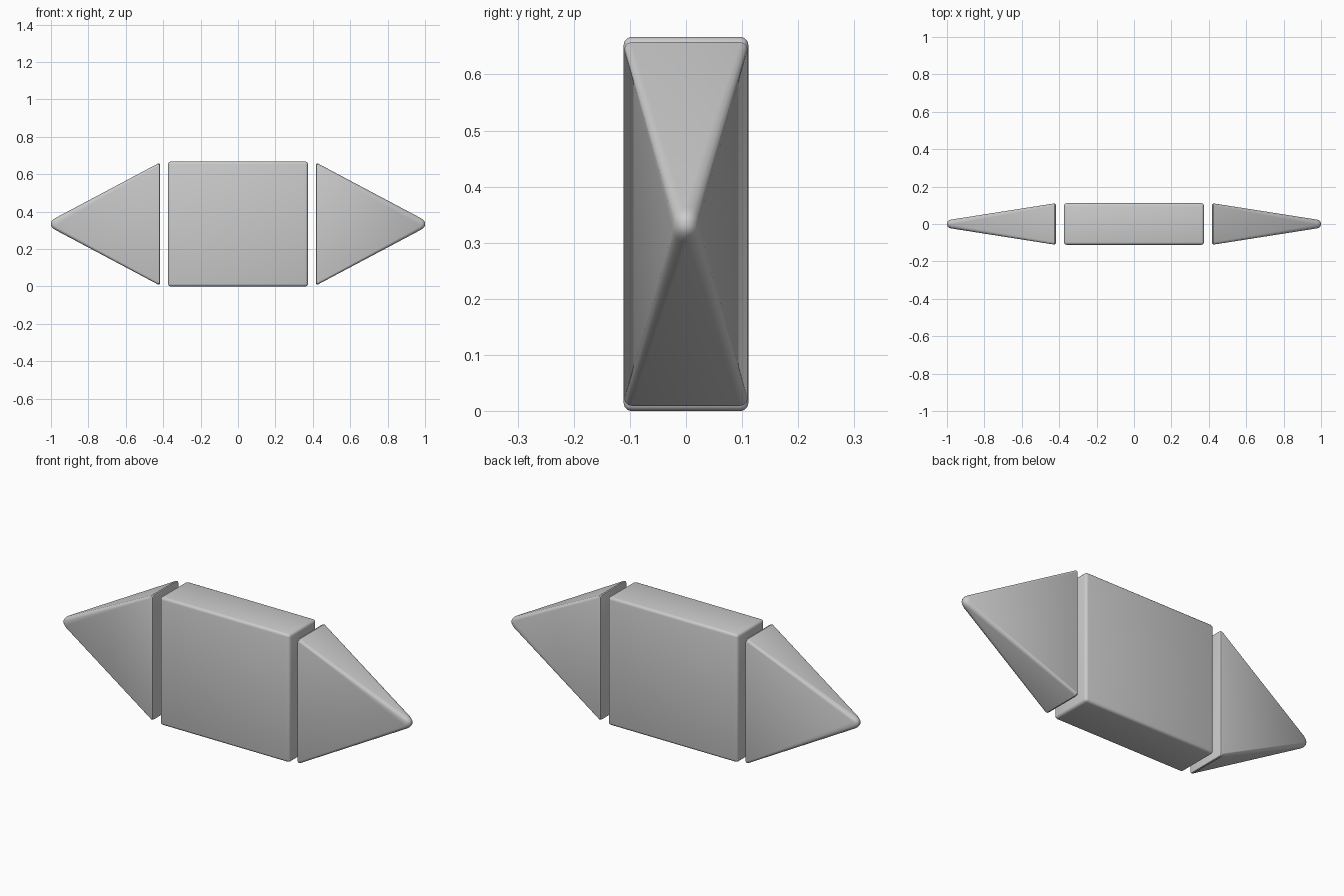
import bpy, bmesh, math

if "Cube" in bpy.data.objects:
    bpy.data.objects.remove(bpy.data.objects["Cube"])

CZ = 0.3335  # height of the long axis


def finish(name, bm):
    bmesh.ops.recalc_face_normals(bm, faces=bm.faces)
    me = bpy.data.meshes.new(name)
    bm.to_mesh(me)
    bm.free()
    ob = bpy.data.objects.new(name, me)
    bpy.context.collection.objects.link(ob)
    bpy.ops.object.select_all(action='DESELECT')
    ob.select_set(True)
    bpy.context.view_layer.objects.active = ob
    bpy.ops.object.shade_smooth_by_angle(angle=math.radians(35))
    return ob


def ring(bm, x, hy, hz, r):
    # rounded rectangle across the long axis
    r = min(r, hy * 0.95, hz * 0.95)
    pts = []
    for q, (sy, sz) in enumerate([(1, 1), (-1, 1), (-1, -1), (1, -1)]):
        for k in range(4):
            a = math.radians(90 * q + 30 * k)
            pts.append(bm.verts.new((x, sy * (hy - r) + r * math.cos(a),
                                     CZ + sz * (hz - r) + r * math.sin(a))))
    return pts


# centre block: box with softened edges
bm = bmesh.new()
bmesh.ops.create_cube(bm, size=1)
for v in bm.verts:
    v.co = (v.co.x * 0.748, v.co.y * 0.222, v.co.z * 2 * CZ + CZ)
bmesh.ops.bevel(bm, geom=list(bm.edges), offset=0.014, segments=3,
                profile=0.5, affect='EDGES')
finish("centre_block", bm)

# end wedges: tapering pyramids with a blunt rounded tip
sections = [(0.417, 0.102, 0.318, 0.008), (0.419, 0.107, 0.323, 0.011),
            (0.426, 0.110, 0.324, 0.013), (0.978, 0.0235, 0.031, 0.020),
            (0.988, 0.020, 0.024, 0.019), (0.996, 0.014, 0.016, 0.013),
            (1.0, 0.006, 0.007, 0.006)]
for side, name in ((1, "right_end_wedge"), (-1, "left_end_wedge")):
    bm = bmesh.new()
    rings = [ring(bm, side * x, hy, hz, r) for x, hy, hz, r in sections]
    for a, b in zip(rings, rings[1:]):
        for i in range(len(a)):
            j = (i + 1) % len(a)
            bm.faces.new((a[i], a[j], b[j], b[i]))
    bm.faces.new(rings[0])
    bm.faces.new(rings[-1])
    finish(name, bm)
